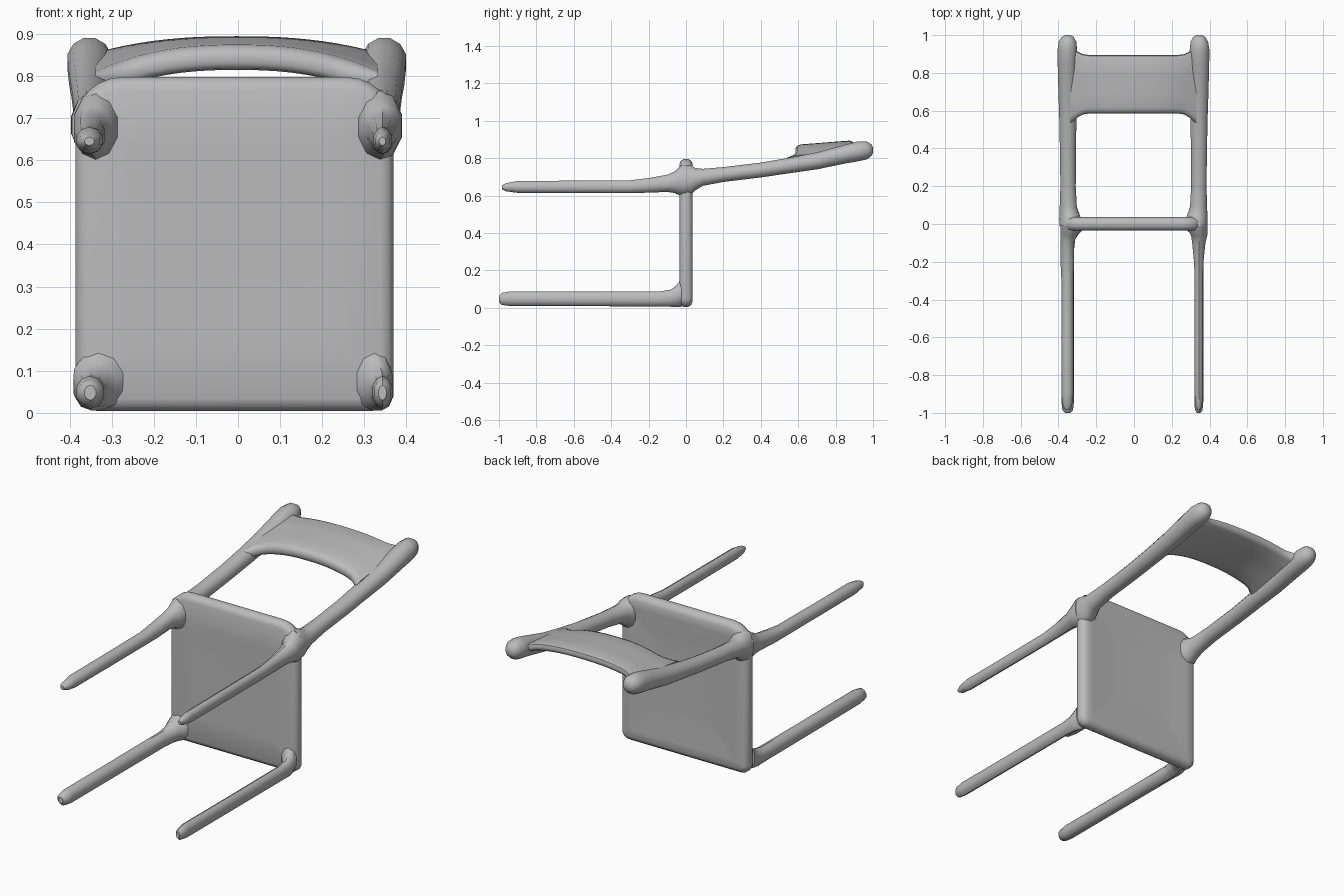
import bpy, bmesh, math

if "Cube" in bpy.data.objects:
    bpy.data.objects.remove(bpy.data.objects["Cube"])

grey = bpy.data.materials.new("plain_grey")
grey.diffuse_color = (0.5, 0.5, 0.5, 1)
grey.use_nodes = True
grey.node_tree.nodes["Principled BSDF"].inputs["Base Color"].default_value = grey.diffuse_color


def loft(name, rings, angle=40):
    """Skin a list of equal-length point rings and cap both ends."""
    bm = bmesh.new()
    loops = [[bm.verts.new(p) for p in ring] for ring in rings]
    n = len(loops[0])
    for a, b in zip(loops, loops[1:]):
        for i in range(n):
            j = (i + 1) % n
            bm.faces.new((a[i], a[j], b[j], b[i]))
    bm.faces.new(loops[0])
    bm.faces.new(loops[-1])
    bmesh.ops.recalc_face_normals(bm, faces=bm.faces)
    mesh = bpy.data.meshes.new(name)
    bm.to_mesh(mesh)
    bm.free()
    mesh.materials.append(grey)
    obj = bpy.data.objects.new(name, mesh)
    bpy.context.collection.objects.link(obj)
    bpy.context.view_layer.objects.active = obj
    obj.select_set(True)
    bpy.ops.object.shade_smooth_by_angle(angle=math.radians(angle))
    obj.select_set(False)
    return obj


def tube(name, stations, sides=10):
    """Stations are (y, x centre, z centre, x radius, z radius)."""
    rings = []
    for y, x, z, rx, rz in stations:
        rings.append([(x + rx * math.cos(2 * math.pi * (i + .5) / sides), y,
                       z + rz * math.sin(2 * math.pi * (i + .5) / sides))
                      for i in range(sides)])
    return loft(name, rings)


def seat_ring(y, inset):
    """Rounded rectangle, with wider rounding at the upper corners."""
    x0, x1, z0, z1 = -0.387 + inset, 0.37 - inset, 0.004 + inset, 0.798 - inset
    pts = []
    for cx, cz, r, start in ((x1, z1, .11, 0), (x0, z1, .11, 90),
                             (x0, z0, .05, 180), (x1, z0, .05, 270)):
        r = max(r - inset, .02)
        ox = cx - r if cx > 0 else cx + r
        oz = cz - r if cz > .4 else cz + r
        for k in range(7):
            a = math.radians(start + 15 * k)
            pts.append((ox + r * math.cos(a), y, oz + r * math.sin(a)))
    return pts


# Seat slab with rounded rim and a shallow dish on its upper side
loft("seat", [seat_ring(y, i) for y, i in (
    (-.033, .16), (-.035, .03), (-.028, .012), (-.012, .001), (.012, .001),
    (.028, .012), (.036, .03), (.035, .07), (.029, .16), (.027, .24))])

# Lower pair of legs, flared where they meet the seat
for side, x, r in (("left", -.351, .035), ("right", .343, .025)):
    tube("front_leg_" + side, [
        (-1.0, x, .048, r * .4, .018), (-.985, x, .048, r * .85, .032),
        (-.94, x, .049, r, .039), (-.5, x, .048, r, .039),
        (-.14, x, .048, r, .040), (-.08, x * .995, .052, r * 1.15, .046),
        (-.05, x * .97, .064, r * 1.5, .058),
        (-.025, x * .93, .080, r * 1.9, .074)])

# Upper pair of legs, swelling into the back posts
for side, x, r in (("left", -.353, .033), ("right", .343, .023)):
    s = -1 if x < 0 else 1
    tube("rear_leg_" + side, [
        (-.985, x, .645, r * .35, .010), (-.96, x, .645, r * .8, .022),
        (-.90, x, .647, r, .032), (-.6, x, .647, r, .033),
        (-.3, x, .648, r, .034), (-.2, x, .655, r * 1.15, .039),
        (-.1, x, .666, .037, .046), (-.06, s * .345, .672, .045, .058),
        (-.025, s * .335, .680, .057, .083), (.0, s * .335, .683, .057, .085)])

# Back posts, leaning away and ending in rounded ears
for side, s, off in (("left", -1, -.006), ("right", 1, 0)):
    tube("back_post_" + side, [(y, s * x + off, z, rx, rz) for y, x, z, rx, rz in (
        (-.01, .332, .683, .058, .085), (.025, .332, .684, .060, .082),
        (.05, .335, .688, .055, .062), (.09, .342, .698, .047, .047),
        (.2, .343, .713, .042, .041), (.4, .344, .737, .044, .041),
        (.55, .344, .761, .047, .043), (.7, .346, .786, .050, .047),
        (.85, .347, .822, .053, .052), (.92, .347, .837, .054, .055),
        (.965, .346, .842, .048, .050), (.99, .345, .843, .033, .034),
        (1.0, .345, .843, .015, .015))], 12)

# Curved backrest panel bowed between the posts
rings = []
for k in range(21):
    t = -1 + k / 10
    end = max(0, (abs(t) - .72) / .28) ** 2
    bow = 1 - abs(t) ** 2.4
    y0, y1 = .585 - .06 * end, .895 + .05 * end
    z0, z1 = .775 + .066 * bow, .838 + .037 * bow
    ring = []
    for u, h in ((0, .35), (.03, .8), (.1, 1), (.35, 1), (.65, 1), (.93, 1),
                 (.985, .7), (1, 0), (.985, -.7), (.93, -1), (.65, -1),
                 (.35, -1), (.1, -1), (.03, -.8), (0, -.35)):
        half = .031 - .010 * u
        ring.append((.335 * t - .003, y0 + (y1 - y0) * u,
                     z0 + (z1 - z0) * u + h * half))
    rings.append(ring)
loft("backrest", rings, 50)
